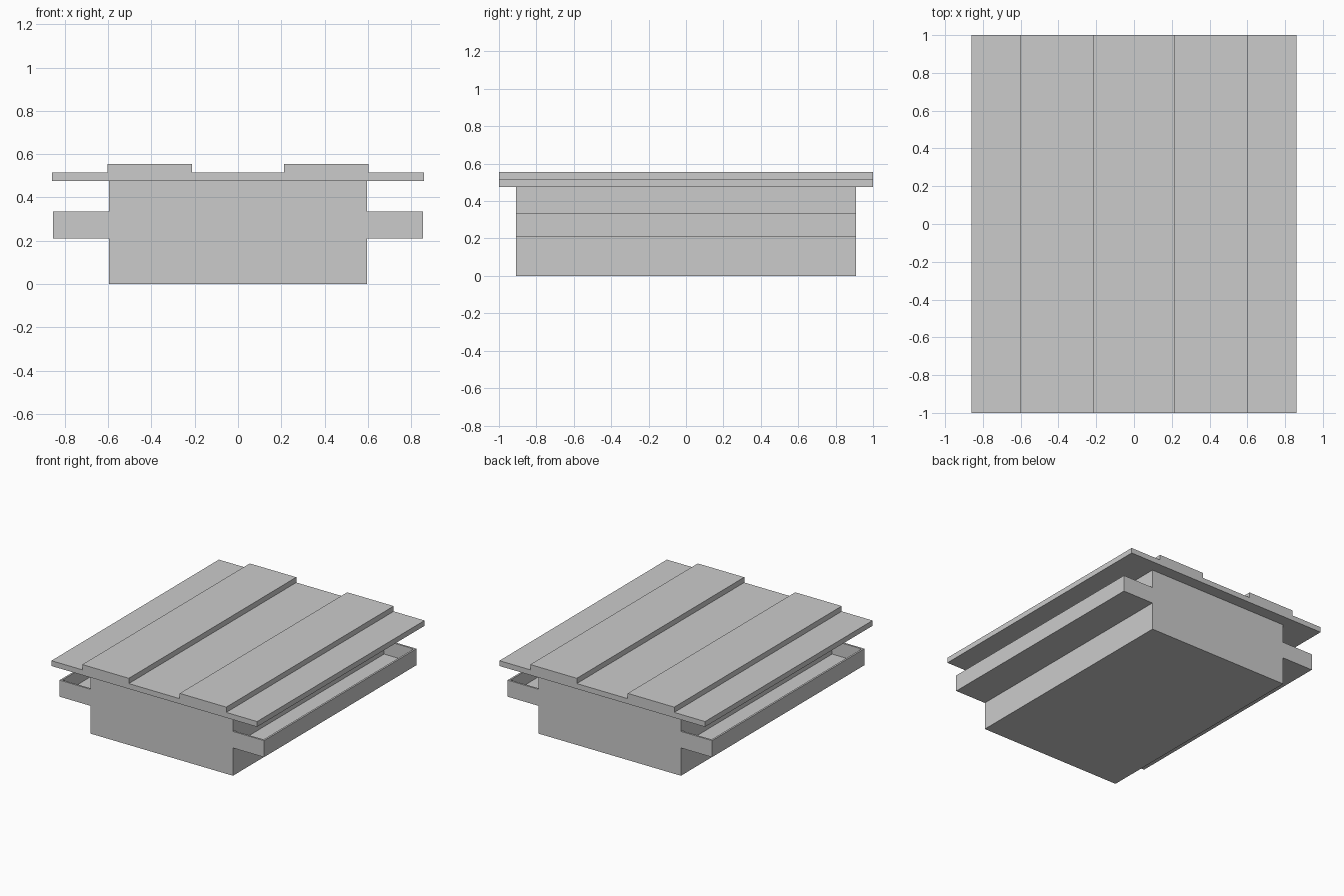
import bpy
import bmesh
from mathutils import Matrix

if "Cube" in bpy.data.objects:
    bpy.data.objects.remove(bpy.data.objects["Cube"])


def box_bm(x0, x1, y0, y1, z0, z1):
    bm = bmesh.new()
    m = Matrix.Translation(((x0 + x1) / 2, (y0 + y1) / 2, (z0 + z1) / 2))
    m = m @ Matrix.Diagonal((x1 - x0, y1 - y0, z1 - z0, 1))
    bmesh.ops.create_cube(bm, size=1, matrix=m)
    return bm


def finish(bm, name, mirrored=False):
    bmesh.ops.recalc_face_normals(bm, faces=bm.faces)
    mesh = bpy.data.meshes.new(name)
    bm.to_mesh(mesh)
    bm.free()
    obj = bpy.data.objects.new(name, mesh)
    bpy.context.collection.objects.link(obj)
    if mirrored:
        mod = obj.modifiers.new("Mirror", 'MIRROR')
        mod.use_axis[0] = True
        mod.use_mirror_merge = False
    return obj


# Main body and overhanging roof slab
finish(box_bm(-0.595, 0.595, -0.91, 0.91, 0, 0.475), "body")
finish(box_bm(-0.86, 0.86, -1, 1, 0.475, 0.515), "roof_slab")

# Open side trays: inset the top face and sink it to form the trough
WALL = 0.02
bm = box_bm(0.57, 0.855, -0.91, 0.91, 0.21, 0.335)
bm.normal_update()
top = max(bm.faces, key=lambda f: f.calc_center_median().z)
bmesh.ops.inset_region(bm, faces=[top], thickness=WALL)
floor = bmesh.ops.extrude_discrete_faces(bm, faces=[top])["faces"][0]
bmesh.ops.translate(bm, verts=floor.verts, vec=(0, 0, -0.105))
finish(bm, "side_trays", mirrored=True)

# Two raised rows of panels along the roof
PANELS = 7
STEP = 2 / PANELS
for i in range(PANELS):
    y = -1 + i * STEP
    finish(box_bm(0.213, 0.602, y, y + STEP, 0.515, 0.555),
           f"roof_panels_{i + 1}", mirrored=True)
